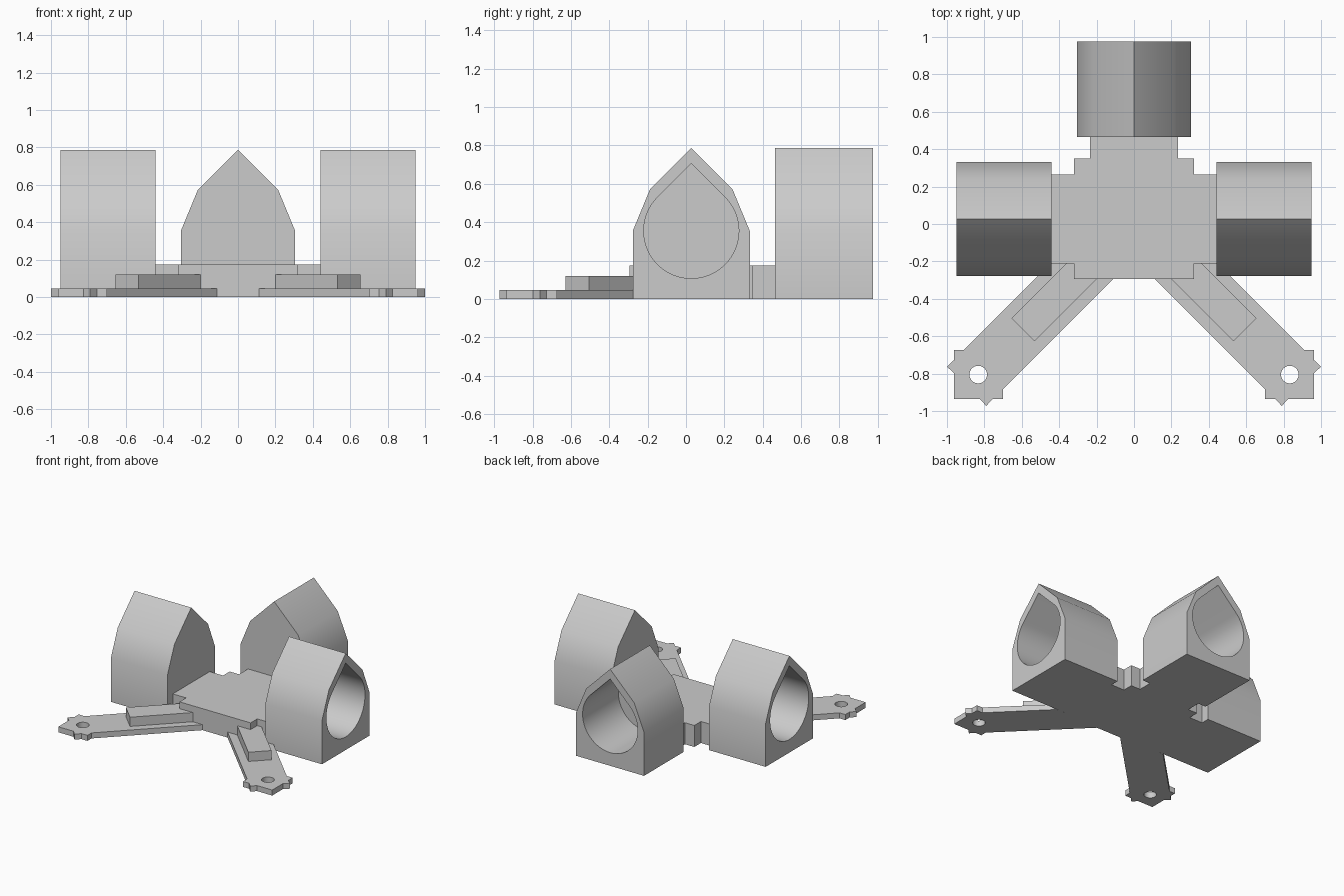
import bpy, bmesh, math
from mathutils import Matrix, Vector

if "Cube" in bpy.data.objects:
    bpy.data.objects.remove(bpy.data.objects["Cube"])

grey = bpy.data.materials.new("plain_grey")
grey.diffuse_color = (0.6, 0.6, 0.6, 1)
grey.use_nodes = True
grey.node_tree.nodes["Principled BSDF"].inputs["Base Color"].default_value = grey.diffuse_color


def prism(name, outline, height, hole=None, hole_depth=0.0, matrix=Matrix()):
    """Extrude an outline along local z, with an optional hole sunk from the top."""
    bm = bmesh.new()

    def loop(points, z):
        verts = [bm.verts.new((x, y, z)) for x, y in points]
        edges = [bm.edges.new((verts[i - 1], verts[i])) for i in range(len(verts))]
        return verts, edges

    def wall(a, b):
        for i in range(len(a)):
            bm.faces.new((a[i - 1], a[i], b[i], b[i - 1]))

    low, low_edges = loop(outline, 0)
    top, top_edges = loop(outline, height)
    wall(low, top)
    if hole:
        rim, rim_edges = loop(hole, height)
        end, end_edges = loop(hole, height - hole_depth)
        wall(rim, end)
        top_edges = top_edges + rim_edges
        if hole_depth >= height:
            low_edges = low_edges + end_edges
        else:
            bm.faces.new(end)
    for edges in (low_edges, top_edges):
        bmesh.ops.triangle_fill(bm, edges=edges, use_beauty=True)
    bm.transform(matrix)
    bmesh.ops.recalc_face_normals(bm, faces=bm.faces[:])
    mesh = bpy.data.meshes.new(name)
    bm.to_mesh(mesh)
    bm.free()
    mesh.materials.append(grey)
    obj = bpy.data.objects.new(name, mesh)
    bpy.context.collection.objects.link(obj)
    bpy.ops.object.select_all(action='DESELECT')
    obj.select_set(True)
    bpy.context.view_layer.objects.active = obj
    bpy.ops.object.shade_smooth_by_angle(angle=math.radians(30))
    return obj


def arc(cx, cy, r, start, stop, n):
    steps = [math.radians(start + (stop - start) * i / n) for i in range(n + 1)]
    return [(cx + r * math.cos(a), cy + r * math.sin(a)) for a in steps]


CY = 0.0275           # y of the common centre
R, BORE, AXIS = 0.305, 0.248, 0.355

# Housings: pointed-roof blocks with a blind teardrop bore facing outward
k = math.sqrt(0.5)
shell = [(-R, 0), (R, 0), (R, AXIS), (R * k, AXIS + R * k), (0, AXIS + R / k),
         (-R * k, AXIS + R * k), (-R, AXIS)]
teardrop = [(0, AXIS + BORE / k)] + arc(0, AXIS, BORE, 135, 405, 54)
up = Vector((0, 0, 1))
for name, out, start in (("right_housing", (1, 0, 0), (0.44, CY, 0)),
                         ("left_housing", (-1, 0, 0), (-0.44, CY, 0)),
                         ("back_housing", (0, 1, 0), (0, 0.465, 0))):
    out = Vector(out)
    m = Matrix((up.cross(out), up, out)).transposed().to_4x4()
    m.translation = start
    prism(name, shell, 0.51, teardrop, 0.46, m)

# Hub: stepped cross plate joining the housings
half = [(0.32, -0.295), (0.32, -0.21), (0.44, -0.21), (0.44, 0.265), (0.32, 0.265),
        (0.32, 0.35), (0.235, 0.35), (0.235, 0.465)]
prism("hub", half + [(-x, y) for x, y in reversed(half)], 0.175)

# Legs: diagonal flat arms with notched tips, a screw hole and a raised rib
leg = [(0.1125, -0.295), (0.70, -0.8825), (0.70, -0.935), (0.755, -0.935),
       (0.79, -0.9725), (0.825, -0.935), (0.9625, -0.935), (0.9625, -0.7975),
       (1.0, -0.7625), (0.9625, -0.7275), (0.9625, -0.6725), (0.91, -0.6725),
       (0.5155, -0.278), (0.44, -0.278), (0.44, -0.21), (0.32, -0.21), (0.32, -0.295)]
screw_hole = arc(0.833, -0.805, 0.047, 0, 350, 35)
rib = [(0.20, -0.295), (0.5325, -0.6275), (0.655, -0.505), (0.36, -0.21),
       (0.32, -0.21), (0.32, -0.295)]
for side, s in (("right", 1), ("left", -1)):
    flip = Matrix.Diagonal((s, 1, 1, 1))
    prism(side + "_leg", leg, 0.045, screw_hole, 0.045, flip)
    prism(side + "_leg_rib", rib, 0.075, matrix=Matrix.Translation((0, 0, 0.045)) @ flip)
